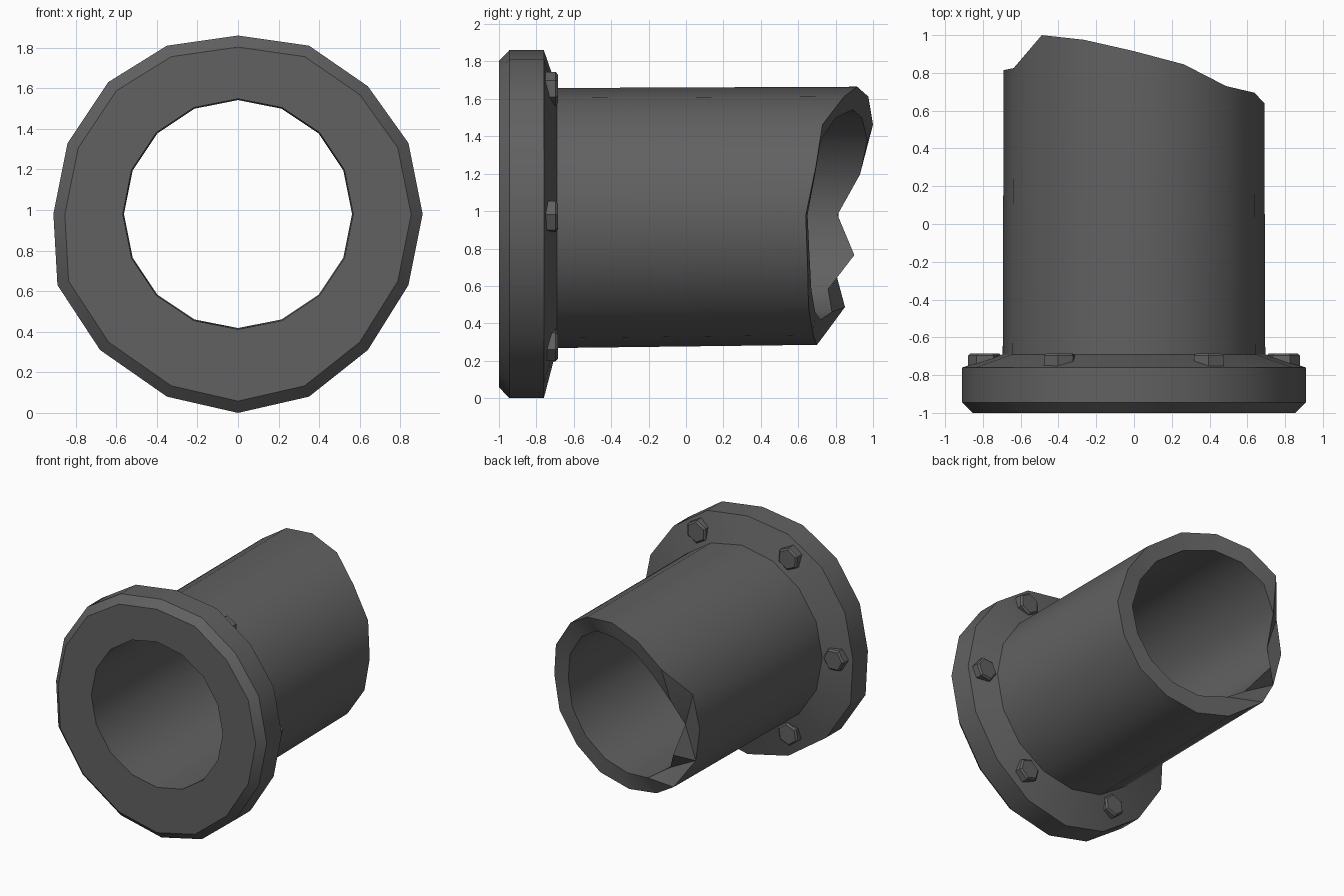
import bpy, bmesh
from math import sin, cos, tau, radians
from mathutils import Matrix, Vector

SIDES = 16
AXIS_Z = 0.98

cube = bpy.data.objects.get("Cube")
if cube:
    bpy.data.objects.remove(cube, do_unlink=True)

metal = bpy.data.materials.new("dark_grey_metal")
metal.use_nodes = True
grey = (0.12, 0.12, 0.12, 1)
metal.diffuse_color = grey
metal.node_tree.nodes["Principled BSDF"].inputs["Base Color"].default_value = grey


def finish(name, bm):
    mesh = bpy.data.meshes.new(name)
    bm.to_mesh(mesh)
    bm.free()
    mesh.materials.append(metal)
    obj = bpy.data.objects.new(name, mesh)
    bpy.context.collection.objects.link(obj)
    bpy.ops.object.select_all(action="DESELECT")
    obj.select_set(True)
    bpy.context.view_layer.objects.active = obj
    bpy.ops.object.shade_smooth_by_angle(angle=radians(30))
    return obj


def ring(radius, ys, z=AXIS_Z):
    """Round section starting at the top and turning towards +x."""
    if not isinstance(ys, list):
        ys = [ys] * SIDES
    return [Vector((radius * sin(tau * k / SIDES), y, z + radius * cos(tau * k / SIDES)))
            for k, y in enumerate(ys)]


def loft(name, rings, rough=()):
    """Skin neighbouring rings; bands listed in rough become triangles."""
    bm = bmesh.new()
    loops = [[bm.verts.new(p) for p in r] for r in rings]
    chipped = []
    for i, (a, b) in enumerate(zip(loops, loops[1:])):
        for k in range(SIDES):
            n = (k + 1) % SIDES
            face = bm.faces.new((a[k], a[n], b[n], b[k]))
            if i in rough:
                chipped.append(face)
    if chipped:
        bmesh.ops.triangulate(bm, faces=chipped)
    return finish(name, bm)


# Slightly dented flange outline (x, z), clockwise from the top
outline = [(0, 1.86), (0.35, 1.81), (0.64, 1.61), (0.84, 1.33),
           (0.91, 0.98), (0.84, 0.63), (0.64, 0.31), (0.35, 0.08),
           (0, 0), (-0.35, 0.08), (-0.68, 0.31), (-0.89, 0.63),
           (-0.91, 0.98), (-0.84, 1.33), (-0.64, 1.63), (-0.35, 1.81)]


def flange_ring(scale, y, z=0.94):
    return [Vector((px * scale, y, z + (pz - z) * scale)) for px, pz in outline]


mouth = ring(0.568, -1)
collar = ring(0.695, -0.69, 0.963)

# Flange: front face, bevel, side and sloping back
loft("flange", [mouth, flange_ring(0.938, -1), flange_ring(1, -0.945),
                flange_ring(1, -0.76), collar])

# Pipe with a jagged broken end
outer_break = [0.915, 0.845, 0.73, 0.695, 0.64, 0.65, 0.655, 0.68,
               0.70, 0.74, 0.85, 0.79, 0.815, 0.825, 1.0, 0.975]
inner_break = [0.89, 0.80, 0.72, 0.69, 0.65, 0.66, 0.67, 0.69,
               0.72, 0.78, 0.76, 0.90, 0.81, 0.93, 0.97, 0.94]
loft("broken_pipe", [collar, ring(0.69, outer_break, 0.975),
                     ring(0.562, inner_break), mouth], rough=(1,))

# Six hexagonal bolt heads on the back of the flange
for i in range(6):
    a = tau * (i + 0.5) / 6
    bm = bmesh.new()
    turn = Matrix.Rotation(radians(-90), 4, "X") @ Matrix.Rotation(0.4 * i, 4, "Z")
    place = Matrix.Translation((0.79 * sin(a), -0.725, 0.97 + 0.79 * cos(a)))
    bmesh.ops.create_cone(bm, cap_ends=True, segments=6, radius1=0.09, radius2=0.09,
                          depth=0.08, matrix=place @ turn)
    top = [e for e in bm.edges if all(v.co.y > -0.70 for v in e.verts)]
    bmesh.ops.bevel(bm, geom=top, offset=0.012, segments=1, affect="EDGES")
    finish(f"bolt_{i + 1}", bm)
